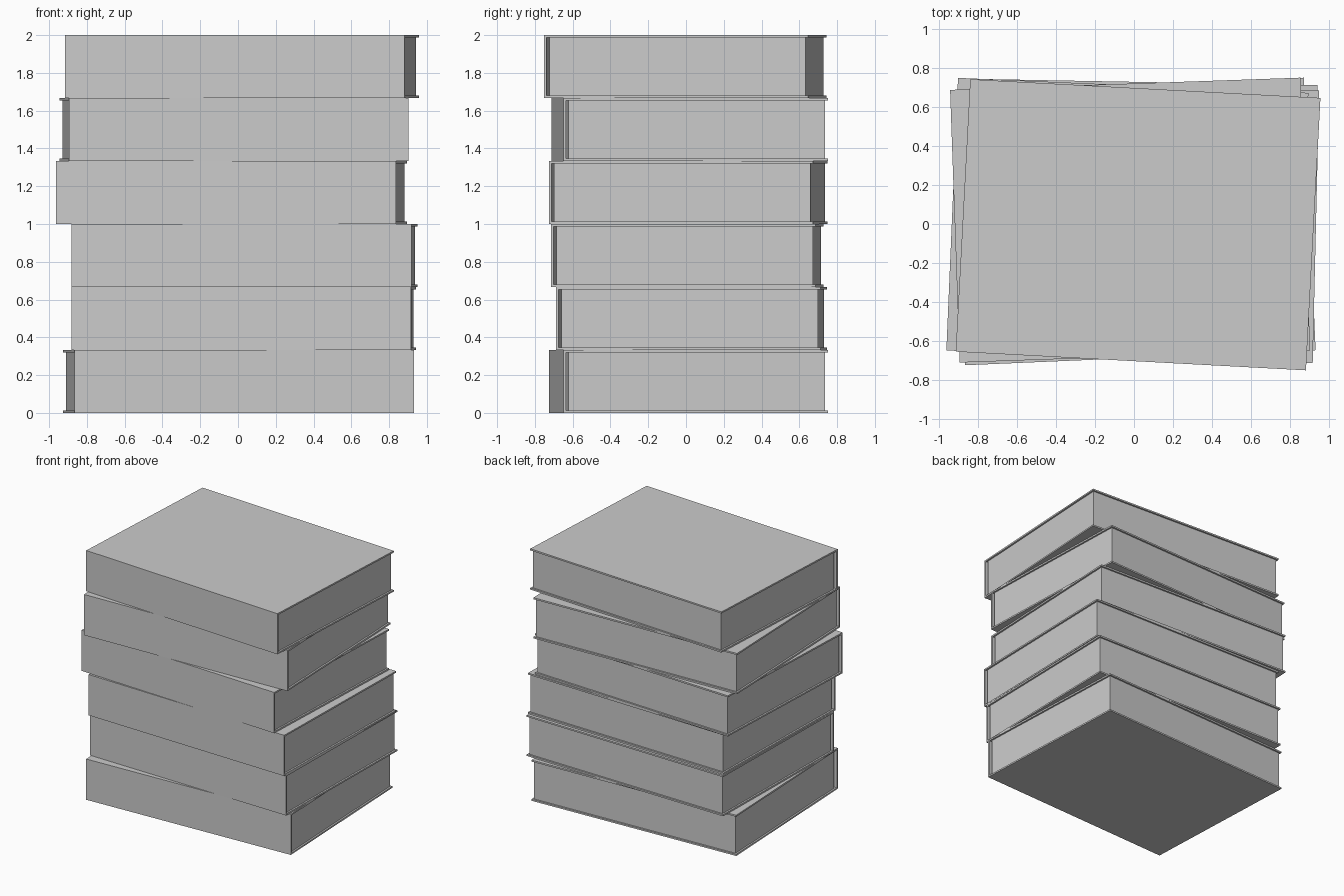
import bpy, bmesh, math
from mathutils import Matrix, Vector

if "Cube" in bpy.data.objects:
    bpy.data.objects.remove(bpy.data.objects["Cube"])

W, D, H = 1.8, 1.4, 1 / 3      # book width, depth, thickness
T, INSET = 0.013, 0.014        # board thickness, page overhang

# centre x, centre y, turn in degrees, from bottom to top
BOOKS = [(0.003, 0.013, 2.45), (0.030, 0.029, -1.05), (0.034, 0.007, -1.35),
         (-0.034, 0.012, -2.45), (-0.020, 0.020, 2.0), (0.021, -0.004, -3.05)]


def new_object(name, bm, place):
    mesh = bpy.data.meshes.new(name)
    bmesh.ops.recalc_face_normals(bm, faces=bm.faces)
    bm.to_mesh(mesh)
    bm.free()
    ob = bpy.data.objects.new(name, mesh)
    ob.matrix_world = place
    bpy.context.collection.objects.link(ob)


def cover(name, place):
    # C-shaped section (y, z): two boards joined by a flush spine at the front
    y0, y1, i = -D / 2, D / 2, -D / 2 + T
    section = [(y0, 0), (y1, 0), (y1, T), (i, T),
               (i, H - T), (y1, H - T), (y1, H), (y0, H)]
    bm = bmesh.new()
    face = bm.faces.new([bm.verts.new((-W / 2, y, z)) for y, z in section])
    ext = bmesh.ops.extrude_face_region(bm, geom=[face], use_keep_orig=True)
    moved = [v for v in ext["geom"] if isinstance(v, bmesh.types.BMVert)]
    bmesh.ops.translate(bm, verts=moved, vec=Vector((W, 0, 0)))
    new_object(name, bm, place)


def pages(name, place):
    # page block, set back from the boards and the spine
    front, back = -D / 2 + T + INSET, D / 2 - INSET
    bm = bmesh.new()
    size = Matrix.Diagonal((W - 2 * INSET, back - front, H - 2 * T, 1))
    mid = Matrix.Translation((0, (front + back) / 2, H / 2))
    bmesh.ops.create_cube(bm, size=1, matrix=mid @ size)
    new_object(name, bm, place)


for n, (x, y, turn) in enumerate(BOOKS):
    place = Matrix.Translation((x, y, n * H)) @ Matrix.Rotation(math.radians(turn), 4, 'Z')
    cover(f"book_cover_{n + 1}", place)
    pages(f"book_pages_{n + 1}", place)
